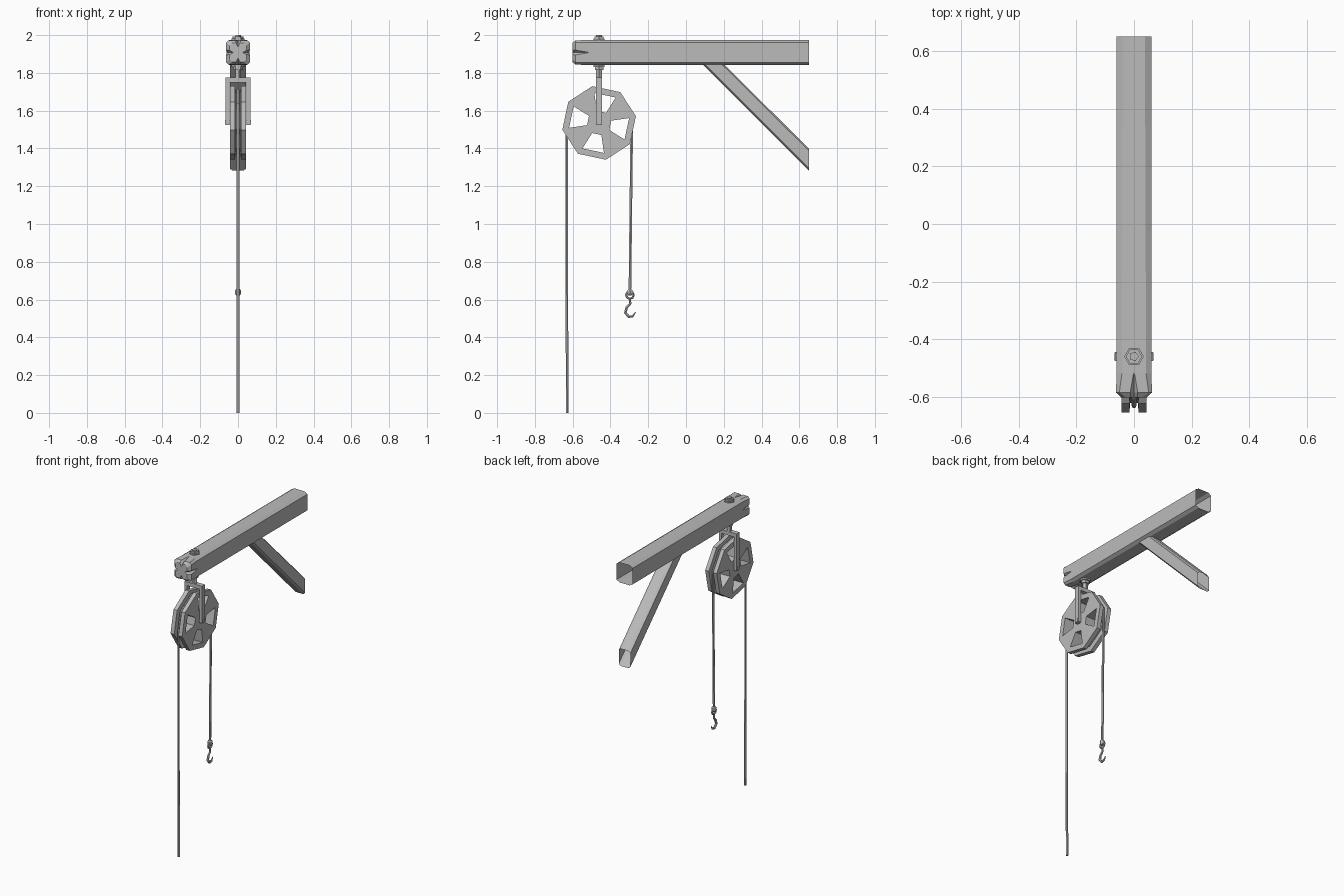
import bpy, bmesh, math
from mathutils import Vector

if "Cube" in bpy.data.objects:
    bpy.data.objects.remove(bpy.data.objects["Cube"], do_unlink=True)

grey = bpy.data.materials.new("plain grey")
grey.use_nodes = True
GREY = (0.5, 0.5, 0.5, 1)
grey.diffuse_color = GREY
grey.node_tree.nodes["Principled BSDF"].inputs["Base Color"].default_value = GREY


def make(name, bm):
    bmesh.ops.recalc_face_normals(bm, faces=bm.faces)
    mesh = bpy.data.meshes.new(name)
    bm.to_mesh(mesh)
    bm.free()
    mesh.materials.append(grey)
    ob = bpy.data.objects.new(name, mesh)
    bpy.context.collection.objects.link(ob)
    return ob


def loft(name, rings, start=True, end=True, loop=False):
    """Skin a list of equal-sized point rings, optionally capped."""
    bm = bmesh.new()
    vs = [[bm.verts.new(p) for p in r] for r in rings]
    n = len(vs[0])
    pairs = list(zip(vs, vs[1:])) + ([(vs[-1], vs[0])] if loop else [])
    for a, b in pairs:
        for i in range(n):
            j = (i + 1) % n
            bm.faces.new((a[i], a[j], b[j], b[i]))
    if start and not loop:
        bm.faces.new(vs[0])
    if end and not loop:
        bm.faces.new(vs[-1])
    return make(name, bm)


def box(name, lo, hi):
    corners = [(lo[0], lo[1]), (hi[0], lo[1]), (hi[0], hi[1]), (lo[0], hi[1])]
    return loft(name, [[(x, y, z) for x, y in corners] for z in (lo[2], hi[2])])


def prism(name, r, z0, z1, sides=6):
    ang = [math.tau * i / sides for i in range(sides)]
    return loft(name, [[(r * math.cos(a), PY + r * math.sin(a), z) for a in ang]
                       for z in (z0, z1)])


def tube(name, path, radii, sides=6, loop=False):
    """Tube along (y, z) points lying in the x = 0 plane."""
    pts = [Vector((0, y, z)) for y, z in path]
    n, rings = len(pts), []
    for i, p in enumerate(pts):
        prev = pts[i - 1] if i or loop else p
        nxt = pts[(i + 1) % n] if i < n - 1 or loop else p
        side = (nxt - prev).normalized().cross(Vector((1, 0, 0)))
        r = radii[i] if isinstance(radii, list) else radii
        rings.append([p + r * (Vector((1, 0, 0)) * math.cos(a) + side * math.sin(a))
                      for a in (math.tau * k / sides for k in range(sides))])
    return loft(name, rings, loop=loop)


def section(hx, hz, cx, cz, w=0.002, depth=0.0):
    """Chamfered rectangle; each side has a middle point that can sink into a split."""
    pts = []
    for k in range(4):
        half, out, c = (hz, hx, cz) if k % 2 == 0 else (hx, hz, cx)
        for t, d in ((c - half, 0), (-w, 0), (0, depth), (w, 0), (half - c, 0)):
            u, v = out - d, t
            for _ in range(k):
                u, v = -v, u
            pts.append((u, v))
    return pts


PY, PZ = -0.46, 1.535      # pulley centre
OFF = math.radians(10.5)   # pulley rotation

# Beam: hollow timber, open at the back, split at the front end
BZ = 1.908
beam = [(-0.602, section(0.044, 0.05, 0.014, 0.014, 0.011, 0.02)),
        (-0.585, section(0.063, 0.064, 0.012, 0.012, 0.013, 0.018)),
        (-0.52, section(0.06, 0.066, 0.018, 0.012)),
        (0.652, section(0.06, 0.067, 0.022, 0.013))]
loft("beam", [[(x, y, BZ + z) for x, z in s] for y, s in beam], end=False)

# Diagonal brace, mitred under the beam and cut upright at the back
prof = section(0.043, 1.0, 0.014, 0.2)
loft("brace", [[(x, 0.135 + 0.056 * v, 1.855) for x, v in prof],
               [(x, 0.652, 1.34 + 0.058 * v) for x, v in prof]], end=False)

# Grooved pulley wheel with four windows
wheel_profile = [(-0.043, 0.198), (-0.016, 0.198), (-0.013, 0.165),
                 (0.013, 0.165), (0.016, 0.198), (0.043, 0.198)]
wheel = loft("pulley_wheel", [[(x, PY + r * math.cos(OFF + a), PZ + r * math.sin(OFF + a))
                               for a in (math.tau * k / 8 for k in range(8))]
                              for x, r in wheel_profile])
for k in range(4):
    a = OFF - math.pi / 8 + k * math.pi / 2
    c, s = math.cos(a), math.sin(a)
    shape = [(0.06, -0.025), (0.15, -0.058), (0.15, 0.058), (0.06, 0.025)]
    cutter = loft("window_cutter", [[(x, PY + r * c - t * s, PZ + r * s + t * c)
                                     for r, t in shape] for x in (-0.1, 0.1)])
    mod = wheel.modifiers.new("window", "BOOLEAN")
    mod.operation, mod.solver, mod.object = "DIFFERENCE", "EXACT", cutter
    bpy.context.view_layer.update()
    cut = bpy.data.meshes.new_from_object(
        wheel.evaluated_get(bpy.context.evaluated_depsgraph_get()))
    wheel.modifiers.clear()
    wheel.data = cut
    bpy.data.objects.remove(cutter, do_unlink=True)

# Fork holding the wheel
for side, label in ((1, "left"), (-1, "right")):
    xs = sorted((side * 0.046, side * 0.066))
    box("fork_arm_" + label, (xs[0], PY - 0.016, 1.525), (xs[1], PY + 0.016, 1.775))
box("fork_top", (-0.066, PY - 0.016, 1.75), (0.066, PY + 0.016, 1.775))
loft("axle", [[(x, PY + 0.014 * math.cos(a), PZ + 0.003 + 0.014 * math.sin(a))
               for a in (math.tau * k / 6 for k in range(6))] for x in (-0.068, 0.068)])

# Hanging bolt with washers and nuts
prism("bolt", 0.017, 1.77, 2.0, 5)
prism("top_washer", 0.034, 1.972, 1.982)
prism("top_nut", 0.028, 1.982, 1.993)
prism("bottom_washer", 0.034, 1.832, 1.844)
prism("bottom_nut", 0.026, 1.815, 1.832)

# Rope over the wheel
over = [(PY + 0.176 * math.cos(OFF + k * math.pi / 4),
         PZ + 0.176 * math.sin(OFF + k * math.pi / 4)) for k in range(4)]
tube("rope", [(-0.297, 0.64), (-0.288, 1.45)] + over
     + [(-0.632, 1.5), (-0.632, 0.75), (-0.628, 0)], 0.008)

# Hook with its eye and collar
tube("hook_eye", [(-0.297 + 0.02 * math.cos(a), 0.624 + 0.02 * math.sin(a))
                  for a in (math.tau * k / 8 for k in range(8))], 0.007, loop=True)
tube("rope_collar", [(-0.297, 0.622), (-0.297, 0.632), (-0.297, 0.648), (-0.297, 0.656)],
     [0.01, 0.016, 0.016, 0.01])
tube("hook", [(-0.297, 0.606), (-0.295, 0.578), (-0.314, 0.558), (-0.321, 0.53),
              (-0.303, 0.509), (-0.281, 0.512), (-0.267, 0.534)],
     [0.007, 0.007, 0.008, 0.009, 0.009, 0.007, 0.002])
